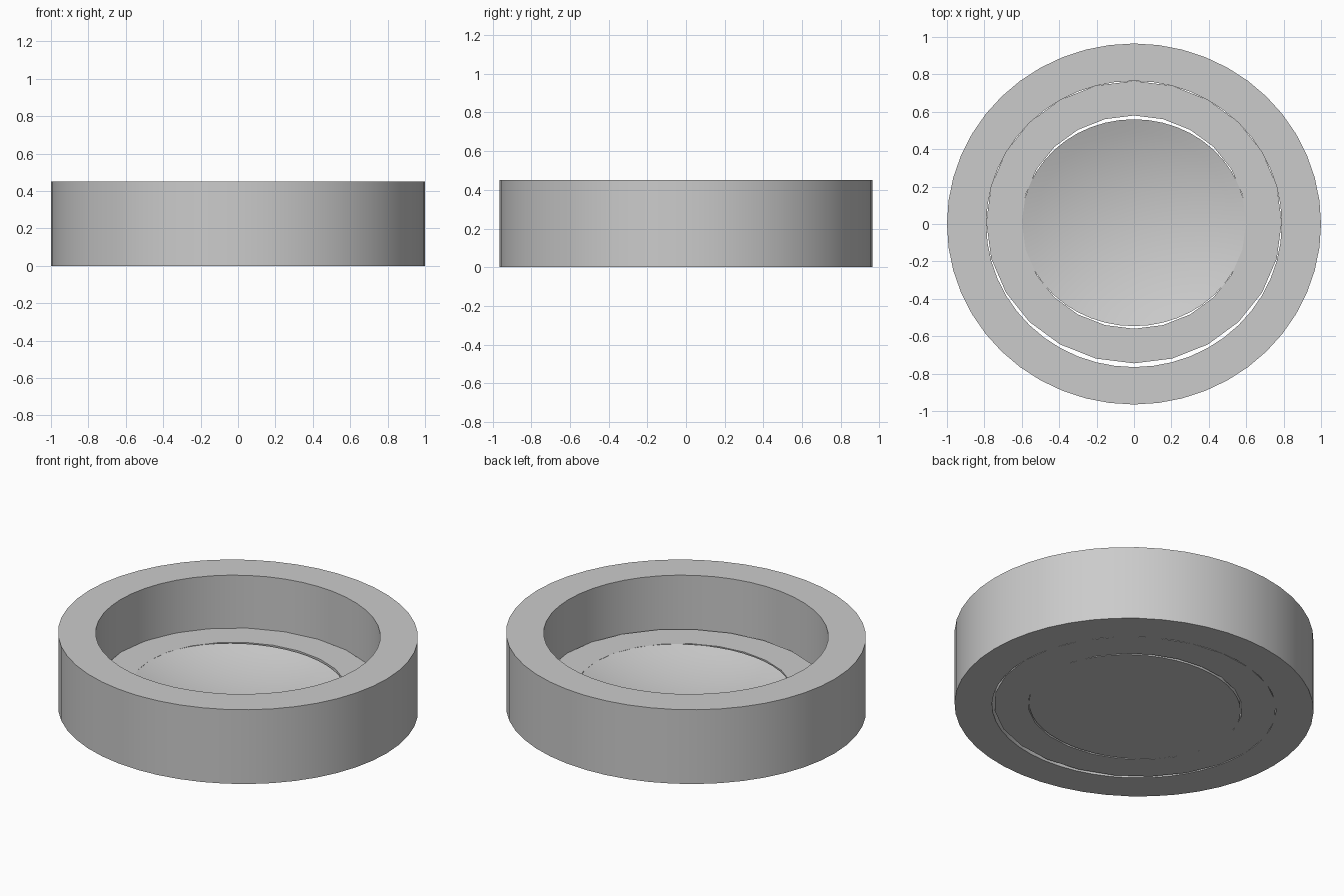
import bpy, bmesh, math

if "Cube" in bpy.data.objects:
    bpy.data.objects.remove(bpy.data.objects["Cube"])


def lathe(name, profile, segs):
    """Spin (rx, ry, y_offset, z) rings around z; a zero radius becomes a pole.
    A profile with no poles is closed into a tube."""
    bm = bmesh.new()
    rings = []
    for rx, ry, oy, z in profile:
        if rx == 0:
            rings.append([bm.verts.new((0, oy, z))] * segs)
        else:
            rings.append([bm.verts.new((rx * math.sin(2 * math.pi * i / segs),
                                        oy + ry * math.cos(2 * math.pi * i / segs), z))
                          for i in range(segs)])
    if profile[0][0] != 0:
        rings.append(rings[0])
    for a, b in zip(rings, rings[1:]):
        for i in range(segs):
            j = (i + 1) % segs
            bm.faces.new(list(dict.fromkeys((a[i], a[j], b[j], b[i]))))
    bmesh.ops.recalc_face_normals(bm, faces=bm.faces)
    mesh = bpy.data.meshes.new(name)
    bm.to_mesh(mesh)
    bm.free()
    ob = bpy.data.objects.new(name, mesh)
    bpy.context.collection.objects.link(ob)
    bpy.ops.object.select_all(action='DESELECT')
    ob.select_set(True)
    bpy.context.view_layer.objects.active = ob
    bpy.ops.object.shade_smooth_by_angle(angle=math.radians(30))
    return ob


FLOOR = 0.13
DEPTH = 0.10

# tall outer wall, slightly narrower in y
lathe("outer_wall", [(1.0, 0.965, 0, 0), (1.0, 0.965, 0, 0.45),
                     (0.79, 0.765, 0, 0.45), (0.79, 0.765, 0, 0)], 48)

# flat floor ring, set a little back so a thin gap stays at the front
lathe("floor_ring", [(0.79, 0.755, 0.01, 0), (0.79, 0.755, 0.01, FLOOR),
                     (0.60, 0.57, 0.01, FLOOR), (0.60, 0.57, 0.01, 0)], 24)

# centre insert with a shallow spherical hollow on top
steps = 8
sphere_r = (0.6 ** 2 + DEPTH ** 2) / (2 * DEPTH)
insert = [(0, 0, 0.007, 0)]
insert.append((0.60, 0.553, 0.007, 0))
for k in range(steps + 1):
    r = 0.60 * (1 - k / steps)
    z = FLOOR - DEPTH + sphere_r - math.sqrt(sphere_r ** 2 - r ** 2)
    insert.append((r, r * 0.553 / 0.60, 0.007, z))
lathe("dished_insert", insert, 48)
